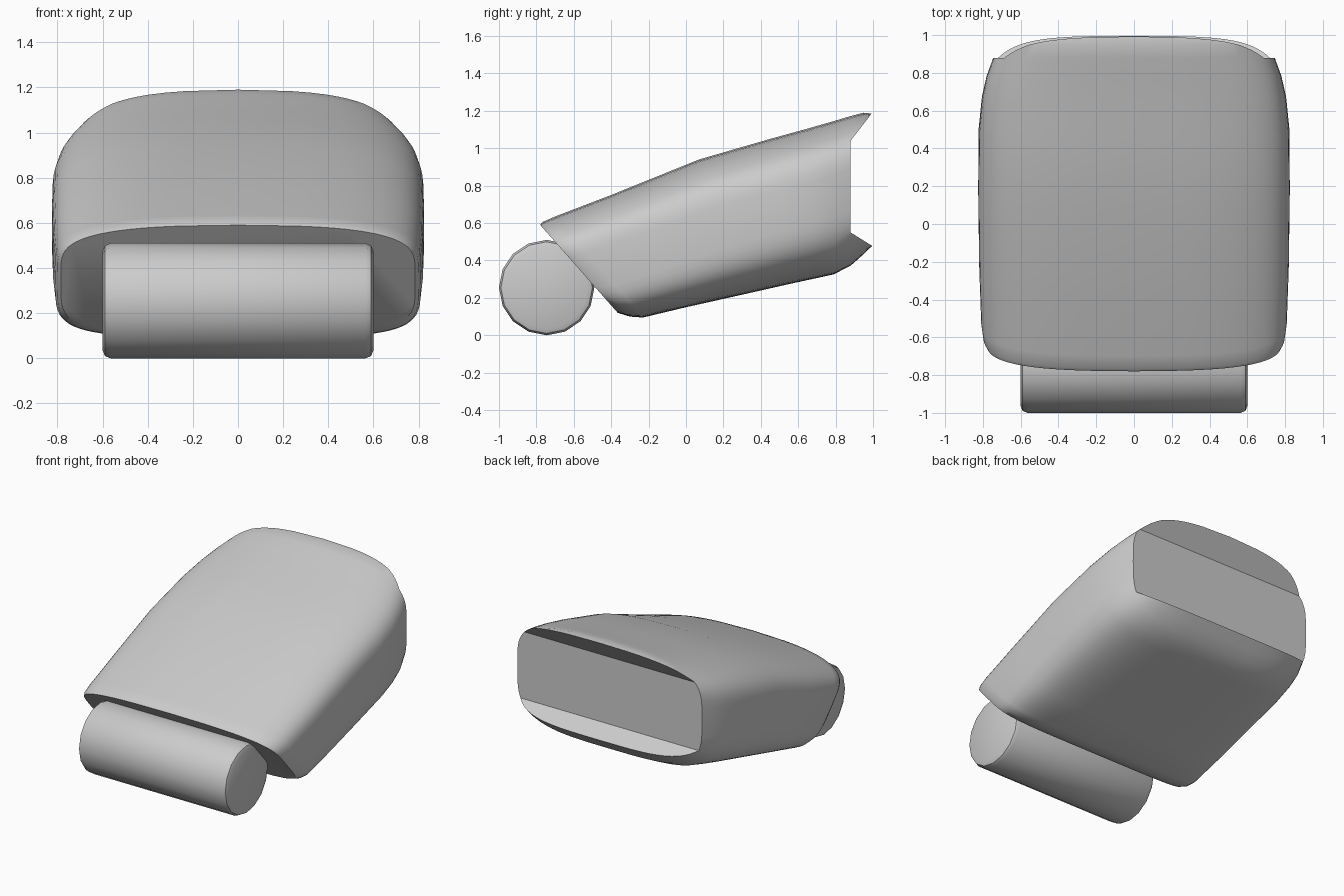
import bpy, bmesh, math

cube = bpy.data.objects.get("Cube")
if cube:
    bpy.data.objects.remove(cube, do_unlink=True)

grey = bpy.data.materials.new("plain_grey")
grey.use_nodes = True
colour = (0.6, 0.6, 0.6, 1)
grey.diffuse_color = colour
grey.node_tree.nodes["Principled BSDF"].inputs["Base Color"].default_value = colour


def make_object(name, bm):
    bmesh.ops.recalc_face_normals(bm, faces=bm.faces[:])
    mesh = bpy.data.meshes.new(name)
    bm.to_mesh(mesh)
    bm.free()
    mesh.materials.append(grey)
    obj = bpy.data.objects.new(name, mesh)
    bpy.context.collection.objects.link(obj)
    return obj


def apply_modifiers(obj):
    graph = bpy.context.evaluated_depsgraph_get()
    obj.data = bpy.data.meshes.new_from_object(obj.evaluated_get(graph))
    obj.modifiers.clear()


def smooth(obj, angle):
    bpy.ops.object.select_all(action="DESELECT")
    obj.select_set(True)
    bpy.context.view_layer.objects.active = obj
    bpy.ops.object.shade_smooth_by_angle(angle=math.radians(angle))


def rounded(value, power):
    return math.copysign(abs(value) ** (2 / power), value)


def section(bm, top, bottom, half_width, bottom_power, top_power=4.4, crown=0.14, count=72):
    """Rounded ring from a top to a bottom (y, z) point, with a crowned upper half."""
    ring = []
    for i in range(count):
        a = 2 * math.pi * i / count
        upper = math.sin(a) > 0
        power = top_power if upper else bottom_power
        across, up = rounded(math.cos(a), power), rounded(math.sin(a), power)
        if upper:
            up *= 1 - crown * across ** 2
        y, z = (b + (t - b) * (1 + up) / 2 for t, b in zip(top, bottom))
        ring.append(bm.verts.new((half_width * across, y, z)))
    return ring


# Tapered shell: sections from the slanted front mouth to the back
sections = [
    ((-0.78, 0.59), (-0.365, 0.12), 0.785, 5),
    ((-0.767, 0.606), (-0.30, 0.10), 0.80, 5),
    ((-0.70, 0.635), (-0.23, 0.095), 0.81, 4.8),
    ((-0.40, 0.75), (0.0, 0.15), 0.82, 4.4),
    ((0.07, 0.94), (0.30, 0.217), 0.825, 4),
    ((0.45, 1.05), (0.57, 0.278), 0.822, 3.7),
    ((0.65, 1.105), (0.70, 0.306), 0.805, 3.6),
    ((0.78, 1.142), (0.79, 0.326), 0.78, 3.6),
    ((0.88, 1.172), (0.88, 0.372), 0.745, 3.6),
    ((0.95, 1.19), (0.94, 0.425), 0.72, 3.6),
    ((1.05, 1.18), (1.05, 0.53), 0.69, 3.6),
]
bm = bmesh.new()
rings = [section(bm, *s) for s in sections]
for a, b in zip(rings, rings[1:]):
    for i in range(len(a)):
        j = (i + 1) % len(a)
        bm.faces.new((a[i], a[j], b[j], b[i]))
bm.faces.new(rings[0])
bm.faces.new(rings[-1])
shell = make_object("shell", bm)

# Notch across the back, leaving a top and a bottom lip
notch = [(0.88, 0.55), (0.88, 1.04), (1.0, 1.195), (1.0, 1.5),
         (1.3, 1.5), (1.3, 0.2), (1.0, 0.2), (1.0, 0.475)]
bm = bmesh.new()
profile = bm.faces.new([bm.verts.new((-1, y, z)) for y, z in notch])
side = bmesh.ops.extrude_face_region(bm, geom=[profile])
bmesh.ops.translate(bm, vec=(2, 0, 0),
                    verts=[v for v in side["geom"] if isinstance(v, bmesh.types.BMVert)])
cutter = make_object("notch_cutter", bm)
cutter.hide_render = True
cut = shell.modifiers.new("notch", "BOOLEAN")
cut.operation = "DIFFERENCE"
cut.solver = "EXACT"
cut.object = cutter
apply_modifiers(shell)
bpy.data.objects.remove(cutter, do_unlink=True)
smooth(shell, 35)

# Roller in front of the mouth
bpy.ops.mesh.primitive_cylinder_add(vertices=16, radius=0.255, depth=1.2,
                                    location=(0, -0.745, 0.255),
                                    rotation=(0, math.pi / 2, 0))
roller = bpy.context.object
roller.name = "roller"
roller.data.materials.append(grey)
bevel = roller.modifiers.new("rounded_ends", "BEVEL")
bevel.width = 0.035
bevel.segments = 2
bevel.limit_method = "ANGLE"
bevel.angle_limit = math.radians(40)
apply_modifiers(roller)
smooth(roller, 35)
